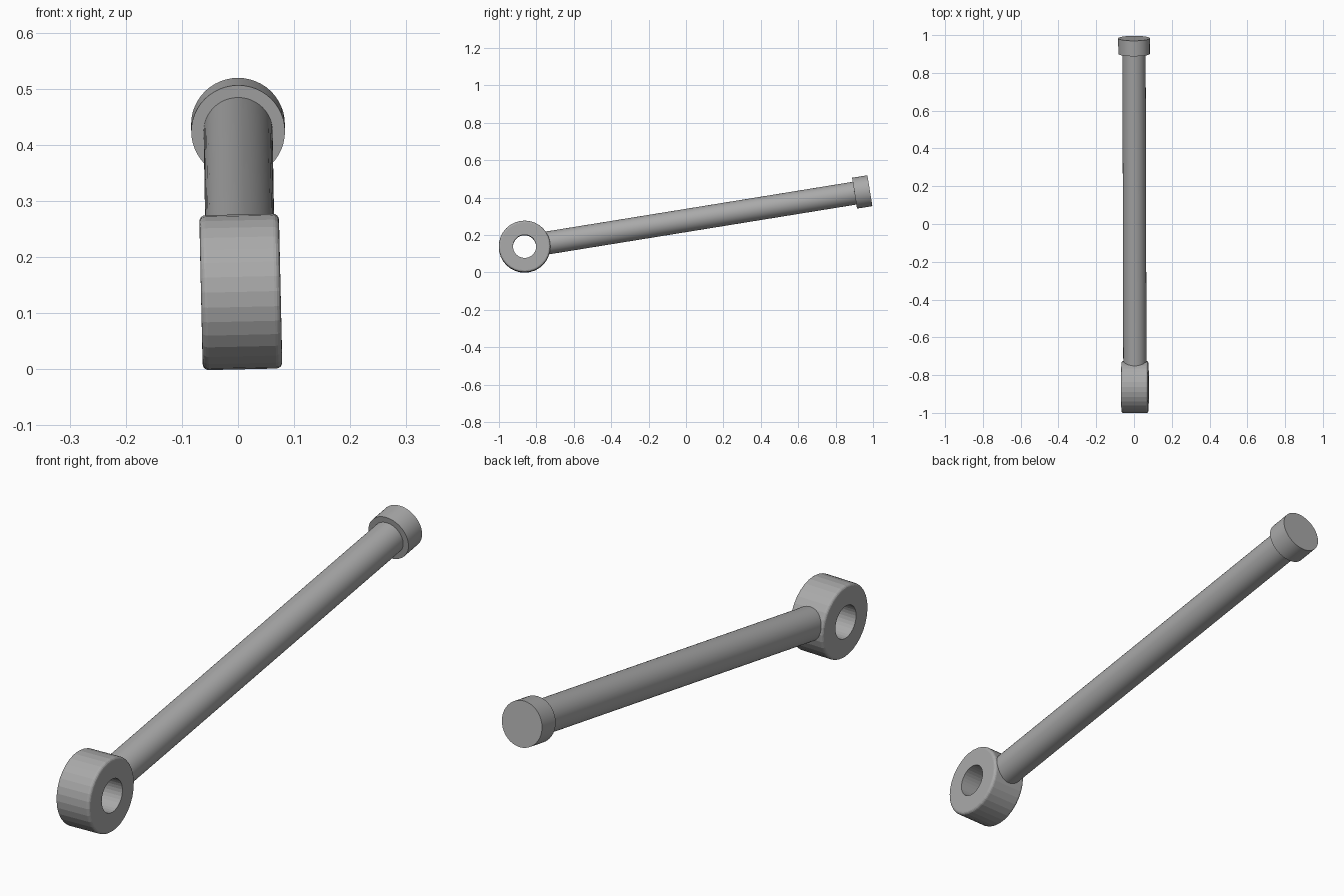
import bpy, bmesh, math
from mathutils import Vector, Matrix

cube = bpy.data.objects.get("Cube")
if cube:
    bpy.data.objects.remove(cube, do_unlink=True)

# Single plain grey metal
metal = bpy.data.materials.new("grey_metal")
metal.use_nodes = True
GREY = (0.4, 0.4, 0.4, 1.0)
metal.diffuse_color = GREY
metal.node_tree.nodes["Principled BSDF"].inputs["Base Color"].default_value = GREY

EYE = Vector((0.005, -0.863, 0.138))    # centre of the eye
TIP = Vector((0.0, 0.983, 0.437))       # centre of the cap's end face
AXIS = (TIP - EYE).normalized()


def lathe(name, profile, segments, matrix, closed=False):
    """Spin (radius, height) points around local z; close the loop for a ring."""
    bm = bmesh.new()
    verts = [bm.verts.new((r, 0, h)) for r, h in profile]
    pairs = list(zip(verts, verts[1:]))
    if closed:
        pairs.append((verts[-1], verts[0]))
    edges = [bm.edges.new(p) for p in pairs]
    bmesh.ops.spin(bm, geom=verts + edges, cent=(0, 0, 0), axis=(0, 0, 1),
                   angle=math.tau, steps=segments, use_merge=True)
    bmesh.ops.remove_doubles(bm, verts=bm.verts, dist=1e-5)
    bmesh.ops.recalc_face_normals(bm, faces=bm.faces)
    mesh = bpy.data.meshes.new(name)
    bm.to_mesh(mesh)
    bm.free()
    mesh.materials.append(metal)
    ob = bpy.data.objects.new(name, mesh)
    bpy.context.collection.objects.link(ob)
    ob.matrix_world = matrix
    return ob


def smooth(ob):
    bpy.ops.object.select_all(action='DESELECT')
    ob.select_set(True)
    bpy.context.view_layer.objects.active = ob
    bpy.ops.object.shade_smooth_by_angle(angle=math.radians(30))


# Eye ring: rounded outer rims, straight bore, leaning slightly sideways
R, BORE, HALF, BEVEL = 0.138, 0.062, 0.071, 0.011
ring = [(BORE, -HALF)]
for side in (-1, 1):
    arc = [(R - BEVEL + BEVEL * math.sin(a), side * (HALF - BEVEL + BEVEL * math.cos(a)))
           for a in (i * math.pi / 8 for i in range(5))]
    ring += arc if side < 0 else arc[::-1]
ring.append((BORE, HALF))
lean = Matrix.Rotation(math.radians(-1.3), 4, 'Y') @ Matrix.Rotation(math.pi / 2, 4, 'Y')
lathe("eye_ring", ring, 32, Matrix.Translation(EYE) @ lean, closed=True)

# Rod and end cap share the sloping axis
aim = AXIS.to_track_quat('Z', 'Y').to_matrix().to_4x4()
length = (TIP - EYE).length
frame = Matrix.Translation(EYE) @ aim
rod = lathe("rod", [(0, 0.1), (0.0615, 0.1), (0.0615, length - 0.04), (0, length - 0.04)], 48, frame)
cap = lathe("end_cap", [(0, length - 0.083), (0.0835, length - 0.083), (0.0835, length), (0, length)], 48, frame)
smooth(rod)
smooth(cap)
